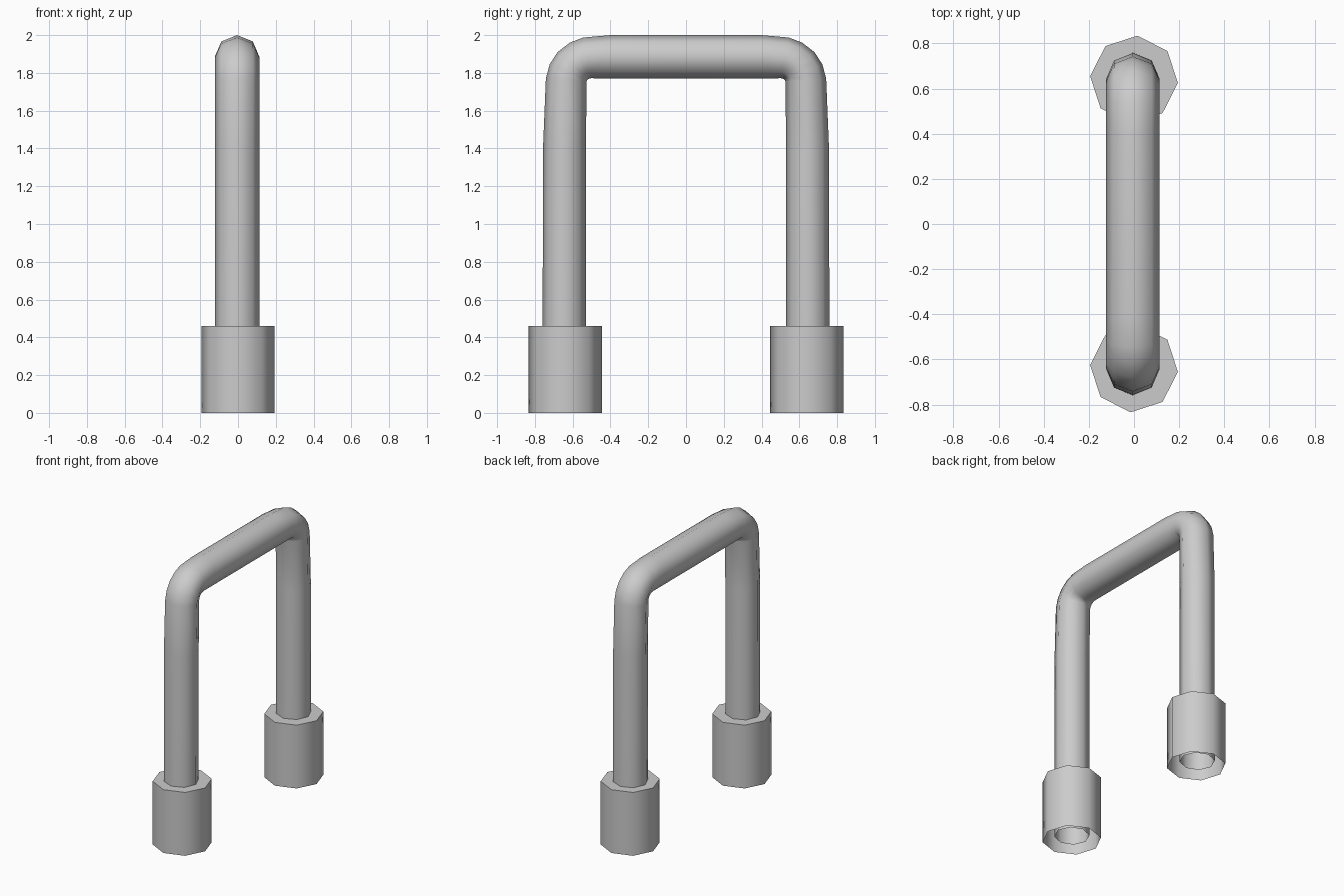
import bpy, bmesh, math
from mathutils import Vector

cube = bpy.data.objects.get("Cube")
if cube:
    bpy.data.objects.remove(cube, do_unlink=True)

SIDES = 8
metal = bpy.data.materials.new("light grey metal")
metal.use_nodes = True
COLOUR = (0.6, 0.6, 0.6, 1)
metal.diffuse_color = COLOUR
metal.node_tree.nodes["Principled BSDF"].inputs["Base Color"].default_value = COLOUR


def loft(name, rings):
    """Skin a list of vertex rings with quads and leave both ends open."""
    bm = bmesh.new()
    loops = [[bm.verts.new(p) for p in ring] for ring in rings]
    for a, b in zip(loops, loops[1:]):
        for i in range(SIDES):
            j = (i + 1) % SIDES
            bm.faces.new((a[i], a[j], b[j], b[i]))
    bmesh.ops.recalc_face_normals(bm, faces=bm.faces)
    mesh = bpy.data.meshes.new(name)
    bm.to_mesh(mesh)
    bm.free()
    obj = bpy.data.objects.new(name, mesh)
    bpy.context.collection.objects.link(obj)
    mesh.materials.append(metal)
    bpy.ops.object.select_all(action='DESELECT')
    obj.select_set(True)
    bpy.context.view_layer.objects.active = obj
    bpy.ops.object.shade_smooth_by_angle(angle=math.radians(60))
    return obj


# Pipe: outer and inner (y, z) of each section, from the back foot to the crossbar
sections = [
    ((0.76, 0.035), (0.53, 0.035)),
    ((0.757, 1.40), (0.53, 1.40)),
    ((0.742, 1.77), (0.526, 1.755)),
    ((0.722, 1.845), (0.523, 1.763)),
    ((0.68, 1.91), (0.517, 1.768)),
    ((0.615, 1.96), (0.51, 1.771)),
    ((0.545, 1.987), (0.50, 1.772)),
    ((0.40, 2.0), (0.45, 1.77)),
]


def pipe_ring(outer, inner, side):
    o = Vector((0, side * outer[0], outer[1]))
    i = Vector((0, side * inner[0], inner[1]))
    mid, half = (o + i) / 2, (o - i) / 2
    ring = []
    for k in range(SIDES):
        a = math.tau * k / SIDES
        ring.append(mid + half * math.cos(a) + Vector((0.118 * math.sin(a) - 0.005, 0, 0)))
    return ring


rings = [pipe_ring(o, i, 1) for o, i in sections]
rings += [pipe_ring(o, i, -1) for o, i in reversed(sections)]
loft("bent_pipe", rings)


# Sleeves: octagonal collars, open underneath, with a flat rim around the pipe
def sleeve_ring(radius, y, z):
    ring = []
    for k in range(SIDES):
        a = math.tau * k / SIDES - math.radians(4.5)
        ring.append(Vector((radius * math.cos(a), y + radius * math.sin(a), z)))
    return ring


for name, y in (("front_sleeve", -0.64), ("back_sleeve", 0.64)):
    loft(name, [sleeve_ring(0.195, y, 0), sleeve_ring(0.195, y, 0.46),
                sleeve_ring(0.105, y, 0.46)])
